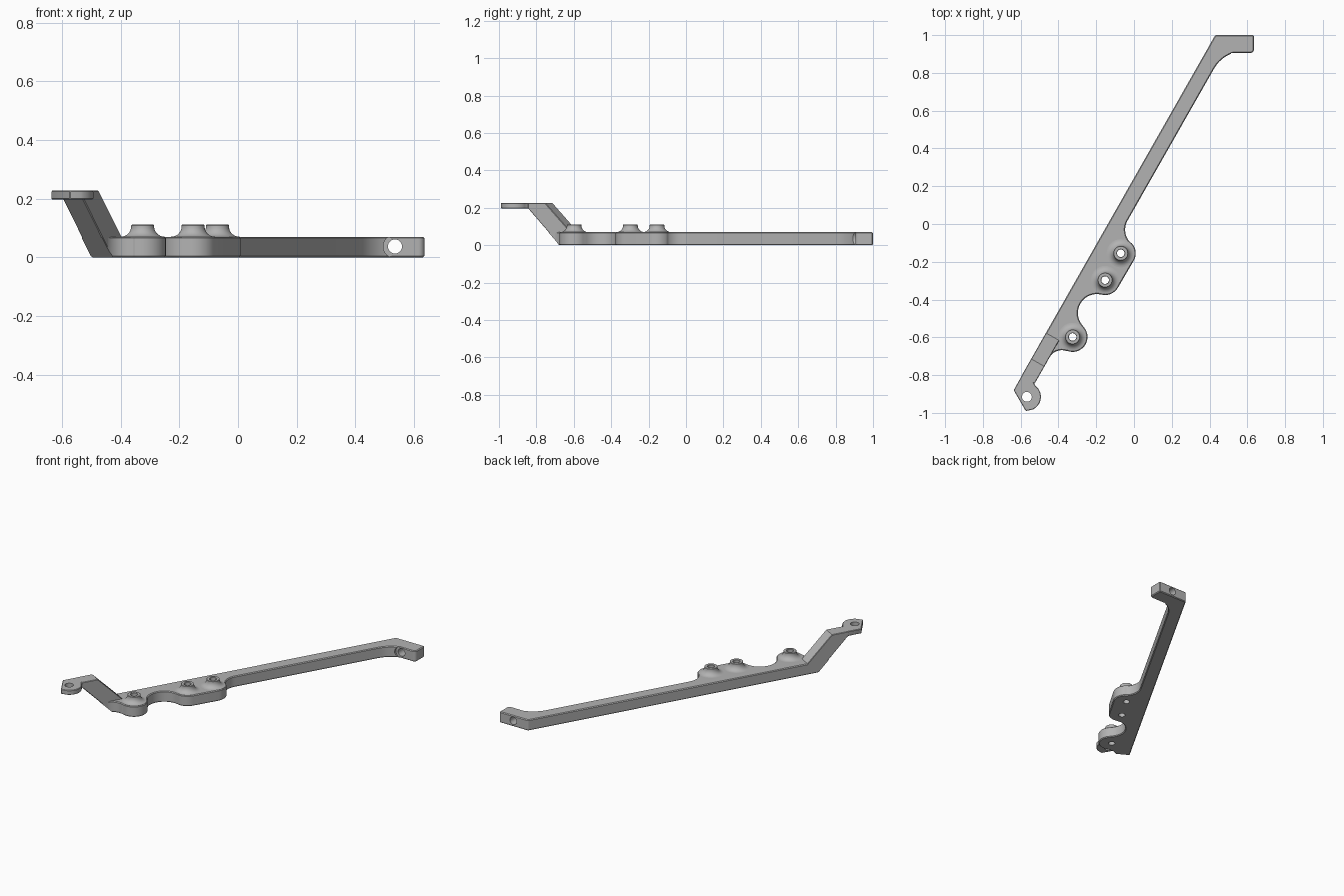
import bpy, bmesh, math
from math import cos, sin, radians
from mathutils import Vector

if "Cube" in bpy.data.objects:
    bpy.data.objects.remove(bpy.data.objects["Cube"])

LEAN = radians(60.35)                      # direction of the long bar
U = Vector((cos(LEAN), sin(LEAN)))         # along the bar
N = Vector((sin(LEAN), -cos(LEAN)))        # across the bar
LEFT, RIGHT, TOP = -0.12, -0.039, 0.07
ALONG = 150.35                             # angle facing back onto the bar edge

grey = bpy.data.materials.new("plain_grey")
grey.use_nodes = True
grey.diffuse_color = (0.45, 0.45, 0.45, 1)
grey.node_tree.nodes["Principled BSDF"].inputs["Base Color"].default_value = grey.diffuse_color


def bar_point(s, t):
    return tuple(U * s + N * t)


def arc(center, r, a0, a1, step=7):
    n = max(2, round(abs(a1 - a0) / step))
    angles = [radians(a0 + (a1 - a0) * i / n) for i in range(n + 1)]
    return [(center[0] + r * cos(a), center[1] + r * sin(a)) for a in angles]


def prism(name, ring, offset):
    """Solid from a ring of 3D points pushed along an offset."""
    bm = bmesh.new()
    face = bm.faces.new([bm.verts.new(p) for p in ring])
    ext = bmesh.ops.extrude_face_region(bm, geom=[face])
    moved = [g for g in ext["geom"] if isinstance(g, bmesh.types.BMVert)]
    bmesh.ops.translate(bm, verts=moved, vec=offset)
    bmesh.ops.recalc_face_normals(bm, faces=bm.faces)
    return finish(name, bm)


def finish(name, bm):
    mesh = bpy.data.meshes.new(name)
    bm.to_mesh(mesh)
    bm.free()
    mesh.materials.append(grey)
    obj = bpy.data.objects.new(name, mesh)
    bpy.context.collection.objects.link(obj)
    return obj


def plate(name, outline, z0, z1):
    return prism(name, [(x, y, z0) for x, y in outline], (0, 0, z1 - z0))


def across(name, profile, t0, t1):
    """Side profile of (along, height) pairs swept across the bar."""
    ring = [(*bar_point(s, t0), z) for s, z in profile]
    return prism(name, ring, (*(N * (t1 - t0)), 0))


def apply(obj, kind, **settings):
    mod = obj.modifiers.new(kind, kind)
    for key, value in settings.items():
        setattr(mod, key, value)
    bpy.context.view_layer.objects.active = obj
    bpy.ops.object.modifier_apply(modifier=mod.name)


def chamfer(obj, width):
    apply(obj, "BEVEL", width=width, segments=1, limit_method="ANGLE",
          angle_limit=radians(50))


def cut(obj, cutter):
    apply(obj, "BOOLEAN", operation="DIFFERENCE", solver="EXACT", object=cutter)
    bpy.data.objects.remove(cutter)


def hole(obj, center, r, z0=-0.1, z1=0.4):
    cut(obj, plate("hole_cutter", arc(center, r, 0, 345, 15), z0, z1))


def bore(obj, x, z, r, y0, y1):
    ring = [(px, y0, pz) for px, pz in arc((x, z), r, 0, 345, 15)]
    cut(obj, prism("bore_cutter", ring, (0, y1 - y0, 0)))


def smooth(obj):
    bpy.ops.object.select_all(action="DESELECT")
    obj.select_set(True)
    bpy.context.view_layer.objects.active = obj
    bpy.ops.object.shade_smooth_by_angle(angle=radians(30))


# Base bar with three lobes and the flanged far end
bosses = [(-0.325, -0.598), (-0.153, -0.297), (-0.07, -0.155)]
LOBE = 0.079
outline = [(0.43, 1.0), bar_point(-0.9, LEFT), bar_point(-0.9, RIGHT)]
outline += arc((-0.383, -0.741), 0.073, ALONG, 68)
outline += arc(bosses[0], LOBE, 250, 403)
outline += arc((-0.197, -0.471), 0.1, 223, 78)
outline += arc(bosses[1], LOBE, 258, 329.7)
outline += arc(bosses[2], LOBE, -30.3, 44)
outline += arc((0.05, -0.03), 0.097, 224, ALONG)
outline += arc((0.58, 0.735), 0.179, ALONG, 108)
outline += [(0.55, 0.905)] + arc((0.615, 0.925), 0.02, -90, 0, 15) + [(0.635, 1.0)]
base = plate("base_bar", outline, 0, TOP)
chamfer(base, 0.005)
cut(base, across("wedge_cutter", [(-0.78, -0.02), (-1.0, 0.2), (-1.0, -0.02)], -0.3, 0.3))
for c in bosses:
    hole(base, c, 0.02)
bore(base, 0.535, 0.037, 0.024, 0.7, 1.1)
bore(base, 0.535, 0.037, 0.04, 0.75, 0.906)
smooth(base)

# Sloping arm up to the raised tab
arm = across("rising_arm", [(-0.75, 0.001), (-0.80, 0.001), (-0.995, 0.197),
                            (-0.995, 0.227), (-0.89, 0.227), (-0.73, 0.069)], LEFT, RIGHT)
chamfer(arm, 0.003)
smooth(arm)

# Raised tab with a screw hole
eye = (-0.567, -0.915)
tab = plate("raised_tab", [bar_point(-0.93, LEFT), (-0.637, -0.88), (-0.573, -0.99)]
            + arc(eye, 0.074, -65, 52) + [(-0.531, -0.84), bar_point(-0.93, RIGHT)],
            0.197, 0.227)
chamfer(tab, 0.003)
hole(tab, eye, 0.026)
smooth(tab)

# Flared bosses around the lobe holes
section = [(0.02, 0.06), (0.075, 0.06)] + arc((0.075, 0.106), 0.036, 270, 180, 11)
section += [(0.039, 0.109), (0.037, 0.111), (0.022, 0.111), (0.02, 0.109)]
for i, (cx, cy) in enumerate(bosses):
    bm = bmesh.new()
    verts = [bm.verts.new((cx + r, cy, z)) for r, z in section]
    edges = [bm.edges.new((a, b)) for a, b in zip(verts, verts[1:] + verts[:1])]
    bmesh.ops.spin(bm, geom=verts + edges, cent=(cx, cy, 0), axis=(0, 0, 1),
                   angle=math.tau, steps=32)
    bmesh.ops.remove_doubles(bm, verts=bm.verts, dist=0.0001)
    bmesh.ops.recalc_face_normals(bm, faces=bm.faces)
    smooth(finish(f"boss_{i + 1}", bm))
